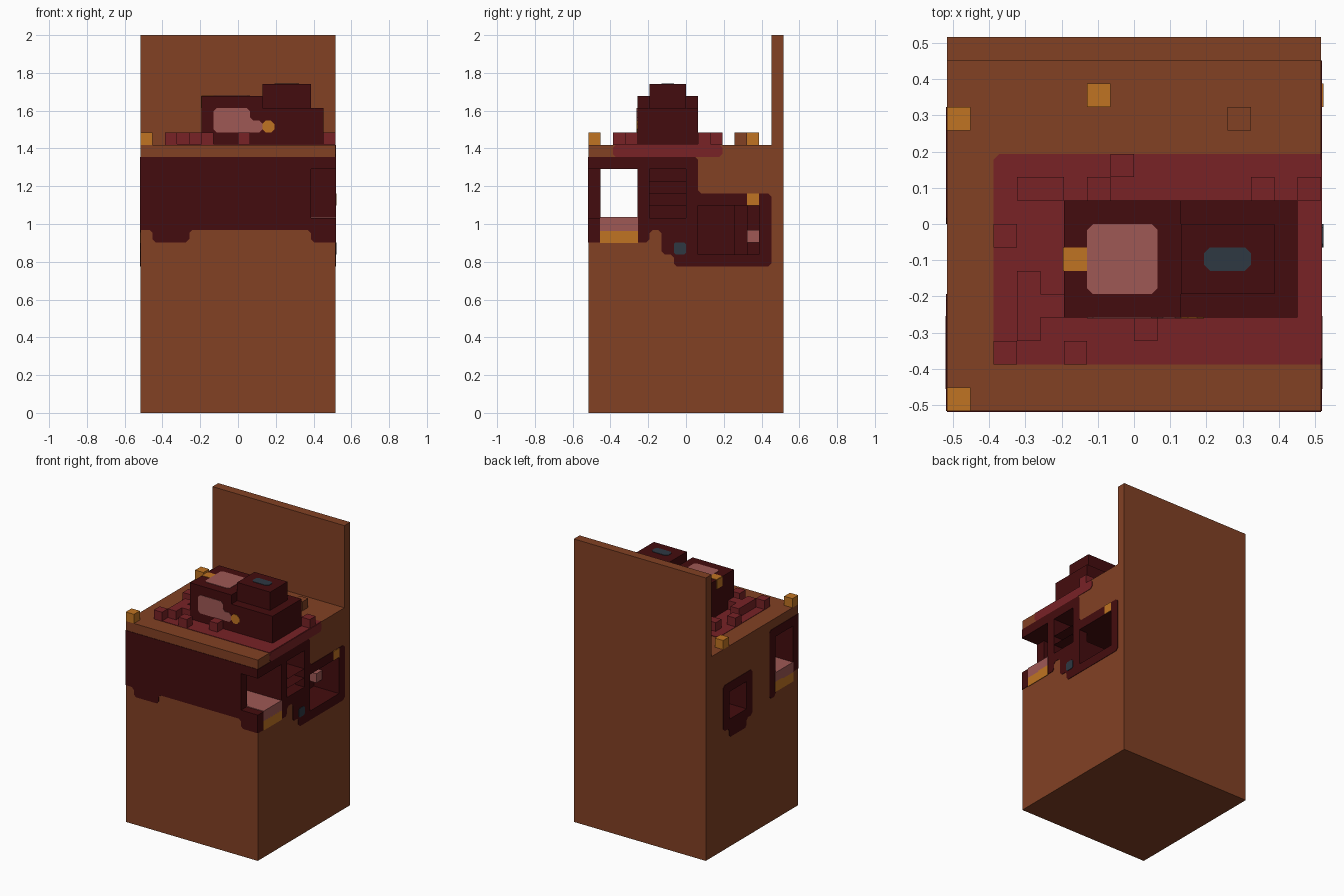
import bpy
import bmesh
from mathutils import Vector

cube = bpy.data.objects.get("Cube")
if cube:
    bpy.data.objects.remove(cube, do_unlink=True)

U = 2 / 31       # one block
SKIN = 0.003     # how far painted plates stand proud


def material(name, hex_code):
    rgb = [int(hex_code[i:i + 2], 16) / 255 for i in (0, 2, 4)]
    lin = [c / 12.92 if c <= 0.04045 else ((c + 0.055) / 1.055) ** 2.4 for c in rgb]
    m = bpy.data.materials.new(name)
    m.use_nodes = True
    m.diffuse_color = (*lin, 1)
    m.node_tree.nodes["Principled BSDF"].inputs["Base Color"].default_value = (*lin, 1)
    return m


BROWN = material("brown", "824124")
MAROON = material("dark maroon", "440c0e")
RED = material("red", "782226")
PINK = material("dusty pink", "9f5855")
ORANGE = material("orange", "c07422")
NAVY = material("slate blue", "2e3842")


def place(x, y, z):
    """Block coordinates to world."""
    return Vector(((x - 8) * U, (y - 8) * U, z * U))


def make(name, bm, mat):
    bmesh.ops.recalc_face_normals(bm, faces=bm.faces)
    mesh = bpy.data.meshes.new(name)
    bm.to_mesh(mesh)
    bm.free()
    mesh.materials.append(mat)
    ob = bpy.data.objects.new(name, mesh)
    bpy.context.collection.objects.link(ob)
    return ob


def box(name, x, y, z, mat, grow=0.0):
    bm = bmesh.new()
    bmesh.ops.create_cube(bm, size=1)
    lo = place(x[0], y[0], z[0]) - Vector((grow,) * 3)
    hi = place(x[1], y[1], z[1]) + Vector((grow,) * 3)
    for v in bm.verts:
        v.co = (lo + hi) / 2 + v.co * (hi - lo)
    return make(name, bm, mat)


def plate(name, axis, pos, points, mat, sign=1, chamfer=0.25):
    """Thin painted shape on an outer face, with clipped corners away from the body's edges."""
    outline = []
    pts = [Vector(p) for p in points]
    for i, p in enumerate(pts):
        if p.x in (0, 16) or chamfer == 0:
            outline.append(p)
            continue
        for q in (pts[i - 1], pts[(i + 1) % len(pts)]):
            outline.append(p + (q - p).normalized() * chamfer)
    bm = bmesh.new()
    verts = []
    for a, b in outline:
        c = [a, b]
        c.insert(axis, pos)
        co = place(*c)
        co[axis] -= sign * SKIN
        verts.append(bm.verts.new(co))
    face = bm.faces.new(verts)
    ext = bmesh.ops.extrude_face_region(bm, geom=[face])
    move = Vector((0, 0, 0))
    move[axis] = sign * SKIN * 2
    bmesh.ops.translate(bm, vec=move, verts=[g for g in ext["geom"] if isinstance(g, bmesh.types.BMVert)])
    return make(name, bm, mat)


def rect(a0, a1, b0, b1):
    return [(a0, b0), (a1, b0), (a1, b1), (a0, b1)]


def cut(ob, cutters):
    bpy.context.view_layer.objects.active = ob
    for c in cutters:
        mod = ob.modifiers.new("opening", "BOOLEAN")
        mod.operation = "DIFFERENCE"
        mod.solver = "EXACT"
        mod.object = c
        bpy.ops.object.modifier_apply(modifier=mod.name)


# Body and back panel
body = box("body", (0, 16), (0, 16), (0, 22), BROWN)
box("back_panel", (0, 16), (15, 16), (22, 31), BROWN)

# Openings: through tunnel, front corner, stair room, rear room, small left recess
rooms = [
    ((-1, 17), (1, 4), (16, 20)),
    ((14, 17), (-1, 2), (16, 20)),
    ((10, 17), (9, 12), (13, 17)),
    ((12, 17), (11, 13), (13, 17)),
    ((13, 17), (12, 14), (13, 17)),
    ((10, 15), (7, 10), (16, 17)),
    ((-1, 2), (9, 12), (14, 17)),
]
rooms += [((10 + n, 17), (5, 8), (16 + n, 17 + n)) for n in range(4)]
cutters = [box("cutter", *r, MAROON) for r in rooms]
cut(body, cutters)

# Everything inside the openings is dark
body.data.materials.clear()
for m in (BROWN, MAROON):
    body.data.materials.append(m)
edge = 8 * U - 0.001
for p in body.data.polygons:
    c = p.center
    inside = abs(c.x) < edge and abs(c.y) < edge and 0.01 < c.z < 22 * U - 0.001
    p.material_index = 1 if inside else 0

# Dark surrounds on the front and both sides
frames = [
    plate("front_band", 1, 0, [(0, 15), (1, 15), (1, 14), (4, 14), (4, 15), (14, 15), (14, 14),
                               (16, 14), (16, 21), (0, 21)], MAROON, -1),
    plate("left_surround", 0, 16, [(0, 14), (5, 14), (5, 15), (6, 15), (6, 13), (7, 13), (7, 12),
                                   (15, 12), (15, 18), (9, 18), (9, 21), (0, 21)], MAROON),
    plate("right_front_surround", 0, 0, [(0, 15), (1, 15), (1, 14), (4, 14), (4, 13.5), (5, 13.5),
                                         (5, 21), (0, 21)], MAROON, -1),
    plate("right_rear_surround", 0, 0, [(9, 12), (12, 12), (12, 13), (13, 13), (13, 18), (8, 18),
                                        (8, 13), (9, 13)], MAROON, -1),
]
for f in frames:
    cut(f, cutters)
for c in cutters:
    bpy.data.objects.remove(c, do_unlink=True)

# Pink sills and orange trim at both ends of the tunnel
for side, span in (("left", (11, 16)), ("right", (0, 5))):
    box(side + "_sill", span, (1, 4), (15, 16), PINK, 0.004)
    box(side + "_sill_trim", span, (1, 4), (14, 15), ORANGE, 0.004)

# Small details on the left side
box("pink_block", (13, 14), (13, 14), (14, 15), PINK)
plate("lamp", 0, 16.05, rect(13, 14, 17, 18), ORANGE, chamfer=0)
plate("blue_tile", 0, 16.05, rect(7, 8, 13, 14), NAVY, chamfer=0.15)

# Red ground on the top, wrapping over the left side
plate("red_ground", 2, 22, [(2, 2), (16, 2), (16, 11), (2, 11)], RED)
plate("red_ground_edge", 0, 16, rect(2, 11, 21, 22), RED)

# Little building
box("building_front", (5, 10), (4, 9), (22, 26), MAROON)
box("building_rear", (10, 15), (4, 9), (22, 25), MAROON)
box("building_tower", (10, 14), (5, 8), (25, 27), MAROON)
plate("wall_patch", 1, 4, [(6, 23), (10, 23), (10, 24), (9, 24), (9, 25), (6, 25)], PINK, -1)
plate("wall_lamp", 1, 4, rect(10, 11, 23, 24), ORANGE, -1, 0.3)
plate("roof_patch", 2, 26, rect(6, 9, 5, 8), PINK)
plate("roof_lamp", 2, 26, rect(5, 6, 6, 7), ORANGE, chamfer=0)
plate("roof_lamp_side", 0, 5, rect(6, 7, 25, 26), ORANGE, -1, 0)
plate("tower_window", 2, 27, rect(11, 13, 6, 7), NAVY)

# Loose blocks scattered on the top
red_blocks = [(2, 7), (3, 9), (4, 9), (6, 9), (7, 10), (13, 9), (15, 9), (3, 3), (3, 4), (3, 5),
              (4, 4), (2, 2), (5, 2), (8, 3)]
orange_blocks = [(0, 0), (0, 12), (6, 13)]
for label, mat, cells in (("red_block", RED, red_blocks), ("orange_block", ORANGE, orange_blocks),
                          ("brown_block", BROWN, [(12, 12)])):
    for x, y in cells:
        box(label, (x, x + 1), (y, y + 1), (22, 23), mat)
